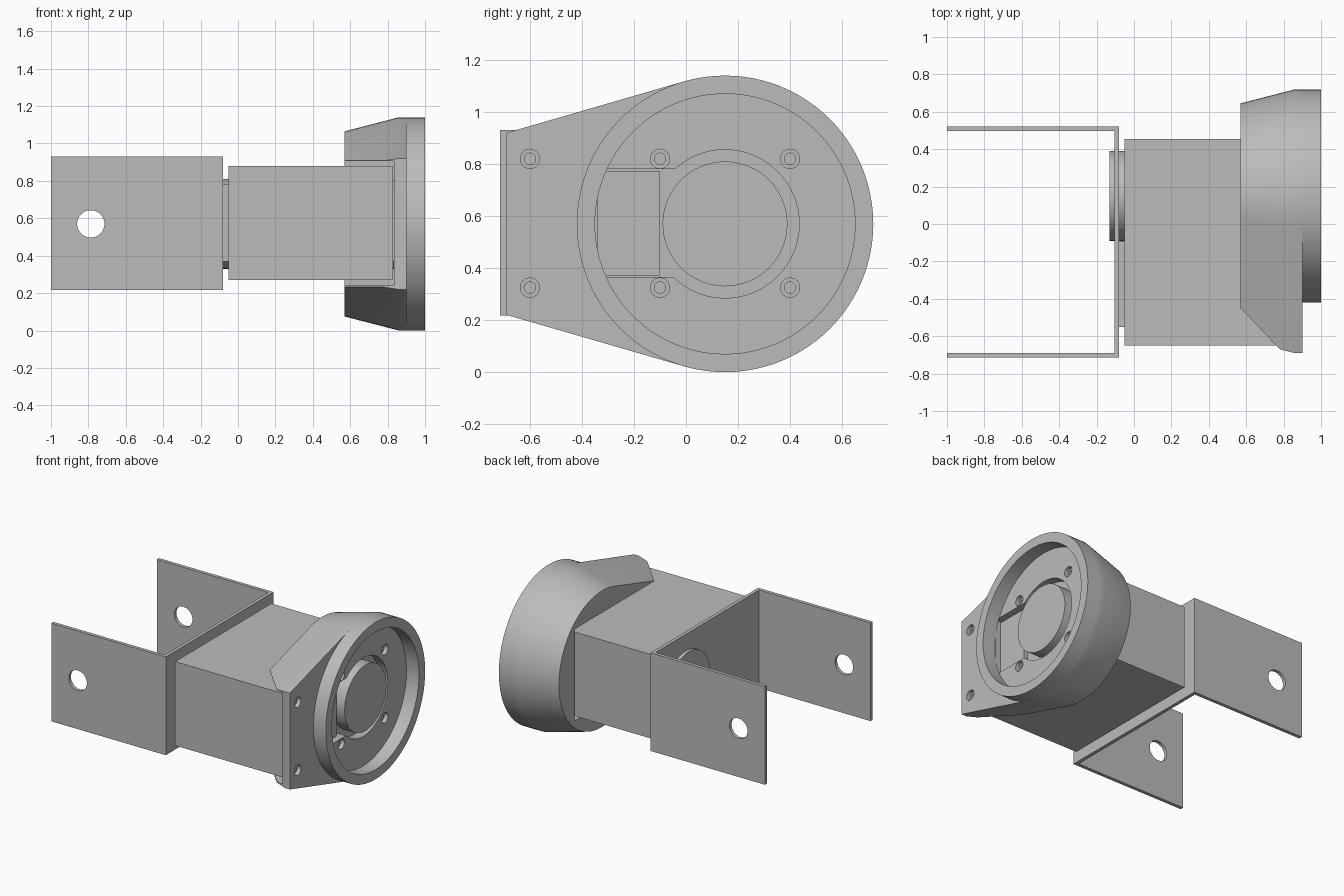
import bpy, bmesh, math
from mathutils import Matrix, Vector

cube = bpy.data.objects.get("Cube")
if cube:
    bpy.data.objects.remove(cube, do_unlink=True)

# Single grey material
grey = bpy.data.materials.new("plain grey")
grey.use_nodes = True
colour = (0.5, 0.5, 0.5, 1)
grey.diffuse_color = colour
grey.node_tree.nodes["Principled BSDF"].inputs["Base Color"].default_value = colour

AXIS_Y, AXIS_Z = 0.15, 0.57   # output shaft axis, running along x


def finish(name, bm):
    bmesh.ops.recalc_face_normals(bm, faces=bm.faces)
    mesh = bpy.data.meshes.new(name)
    bm.to_mesh(mesh)
    bm.free()
    mesh.materials.append(grey)
    obj = bpy.data.objects.new(name, mesh)
    bpy.context.collection.objects.link(obj)
    return obj


def box(name, xs, ys, zs):
    bm = bmesh.new()
    spans = (xs, ys, zs)
    centre = Vector([(a + b) / 2 for a, b in spans])
    size = [b - a for a, b in spans]
    bmesh.ops.create_cube(bm, size=1, matrix=Matrix.Translation(centre) @ Matrix.Diagonal((*size, 1)))
    return finish(name, bm)


def rod(name, centre, radius, length, axis="X", sides=64):
    turn = Matrix.Rotation(math.pi / 2, 4, "Y" if axis == "X" else "X")
    bm = bmesh.new()
    bmesh.ops.create_cone(bm, cap_ends=True, segments=sides, radius1=radius, radius2=radius,
                          depth=length, matrix=Matrix.Translation(centre) @ turn)
    return finish(name, bm)


def shaft_rod(name, x0, x1, radius, y=AXIS_Y, z=AXIS_Z, sides=64):
    return rod(name, ((x0 + x1) / 2, y, z), radius, x1 - x0, "X", sides)


def cut(target, cutters):
    bpy.context.view_layer.objects.active = target
    for cutter in cutters:
        mod = target.modifiers.new("cut", "BOOLEAN")
        mod.operation = "DIFFERENCE"
        mod.solver = "EXACT"
        mod.object = cutter
        bpy.ops.object.modifier_apply(modifier=mod.name)
        bpy.data.objects.remove(cutter, do_unlink=True)


def smooth(obj):
    bpy.ops.object.select_all(action="DESELECT")
    obj.select_set(True)
    bpy.context.view_layer.objects.active = obj
    bpy.ops.object.shade_smooth_by_angle(angle=math.radians(25))


# Housing: tapered disc hulled together with a chamfered front flange
bm = bmesh.new()
SIDES = 96
for x, radius in ((0.57, 0.495), (0.86, 0.57), (0.9, 0.57)):
    for i in range(SIDES):
        a = math.tau * i / SIDES
        bm.verts.new((x, AXIS_Y + radius * math.cos(a), AXIS_Z + radius * math.sin(a)))
for x, y, half in ((0.57, -0.45, 0.338), (0.78, -0.67, 0.338), (0.86, -0.69, 0.35), (0.9, -0.69, 0.35)):
    for side in (-1, 1):
        bm.verts.new((x, y, AXIS_Z + side * half))
bmesh.ops.convex_hull(bm, input=bm.verts)
bmesh.ops.dissolve_limit(bm, angle_limit=math.radians(0.3), verts=bm.verts, edges=bm.edges)
housing = finish("housing", bm)

cutters = [
    box("motor_pocket", (0.4, 0.835), (-0.9, 0.465), (0.24, 0.905)),
    shaft_rod("shaft_opening", 0.8, 1.0, 0.285),
    box("gear_slot", (0.8, 1.0), (-0.34, 0.0), (0.365, 0.78)),
]
for y in (-0.6, -0.1, 0.4):
    for z in (0.325, 0.82):
        cutters.append(shaft_rod("screw_seat", 0.87, 0.95, 0.037, y, z, 24))
        cutters.append(shaft_rod("screw_hole", 0.8, 0.95, 0.022, y, z, 24))
cut(housing, cutters)
smooth(housing)

# Raised rim around the output side
rim = shaft_rod("rim", 0.9, 1.0, 0.57, sides=SIDES)
cut(rim, [shaft_rod("rim_opening", 0.8, 1.1, 0.5, sides=SIDES)])
smooth(rim)

# Motor body with gear covers on both ends
box("motor_body", (-0.05, 0.83), (-0.65, 0.455), (0.27, 0.88))
box("front_gear_cover", (0.82, 0.86), (-0.34, -0.1), (0.372, 0.773))
box("rear_gear_cover", (-0.08, -0.04), (-0.55, -0.09), (0.37, 0.78))
smooth(shaft_rod("output_hub", 0.82, 0.92, 0.24))
smooth(shaft_rod("rear_hub", -0.13, -0.04, 0.24))

# U-shaped bracket: web plus two drilled arms
LOW, HIGH = 0.217, 0.93
web = box("bracket_web", (-0.105, -0.08), (-0.715, 0.522), (LOW, HIGH))
for name, ys in (("bracket_front_arm", (-0.715, -0.69)), ("bracket_back_arm", (0.497, 0.522))):
    arm = box(name, (-1.0, -0.105), ys, (LOW, HIGH))
    cut(arm, [rod("pivot_hole", (-0.787, sum(ys) / 2, AXIS_Z), 0.073, 0.2, "Y", 48)])
    smooth(arm)
